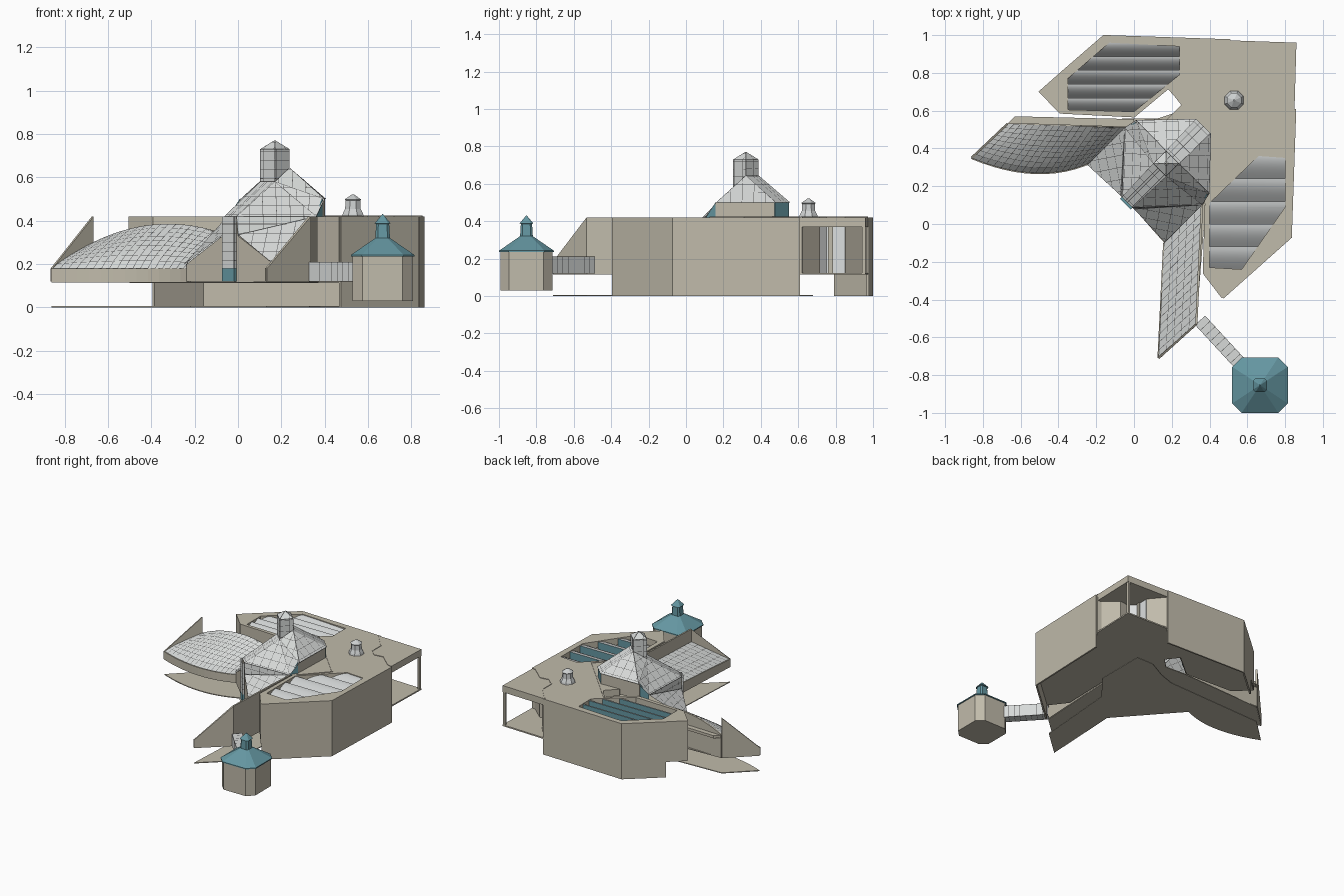
import bpy, bmesh, math
from mathutils import Vector, Matrix

if "Cube" in bpy.data.objects:
    bpy.data.objects.remove(bpy.data.objects["Cube"])


def material(name, rgb):
    m = bpy.data.materials.new(name)
    m.use_nodes = True
    m.diffuse_color = (*rgb, 1)
    m.node_tree.nodes["Principled BSDF"].inputs["Base Color"].default_value = (*rgb, 1)
    return m


SAND = material("sand plaster", (0.53, 0.495, 0.405))
STONE = material("pale stone", (0.68, 0.70, 0.69))
JOINT = material("dark joint", (0.10, 0.10, 0.10))
TEAL = material("teal", (0.13, 0.31, 0.36))
METAL = material("light metal", (0.62, 0.64, 0.64))
GLASS = material("pale glass", (0.72, 0.74, 0.74))
UP = Vector((0, 0, 1))


def add(name, mesh, mats):
    for m in mats:
        mesh.materials.append(m)
    ob = bpy.data.objects.new(name, mesh)
    bpy.context.collection.objects.link(ob)
    return ob


def finish(name, bm, mats, smooth=False):
    bmesh.ops.recalc_face_normals(bm, faces=bm.faces)
    if sum(f.normal.z * f.calc_area() for f in bm.faces) < -1e-4:
        bmesh.ops.reverse_faces(bm, faces=bm.faces)
    me = bpy.data.meshes.new(name)
    bm.to_mesh(me)
    bm.free()
    if smooth:
        me.shade_smooth()
        me.set_sharp_from_angle(angle=math.radians(35))
    return add(name, me, mats)


def slab(name, outlines, z0, z1, mat):
    """Flat plate from an outer outline followed by any holes."""
    cu = bpy.data.curves.new(name, 'CURVE')
    cu.dimensions, cu.fill_mode, cu.extrude = '2D', 'BOTH', (z1 - z0) / 2
    for pts in outlines:
        sp = cu.splines.new('POLY')
        sp.points.add(len(pts) - 1)
        for p, q in zip(sp.points, pts):
            p.co = (*q, 0, 1)
        sp.use_cyclic_u = True
    tmp = bpy.data.objects.new(name + "_curve", cu)
    bpy.context.collection.objects.link(tmp)
    bpy.context.view_layer.update()
    me = bpy.data.meshes.new_from_object(tmp.evaluated_get(bpy.context.evaluated_depsgraph_get()))
    bpy.data.objects.remove(tmp)
    me.transform(Matrix.Translation((0, 0, (z0 + z1) / 2)))
    me.shade_flat()
    me.materials.clear()
    return add(name, me, [mat])


def wall(name, pts, z0, tops, mat, thick=0.012):
    """Upright sheet along a path, with one top height or one per point."""
    if not isinstance(tops, (list, tuple)):
        tops = [tops] * len(pts)
    bm = bmesh.new()
    lo = [bm.verts.new((*p, z0)) for p in pts]
    hi = [bm.verts.new((*p, t)) for p, t in zip(pts, tops)]
    for i in range(len(pts) - 1):
        bm.faces.new((lo[i], lo[i + 1], hi[i + 1], hi[i]))
    ob = finish(name, bm, [mat])
    mod = ob.modifiers.new("thickness", 'SOLIDIFY')
    mod.thickness, mod.offset = thick, 0
    return ob


def tube(rings):
    """Side faces through rings of equal point count."""
    bm = bmesh.new()
    vs = [[bm.verts.new(p) for p in r] for r in rings]
    n = len(vs[0])
    for a, b in zip(vs, vs[1:]):
        for i in range(n):
            bm.faces.new((a[i], a[(i + 1) % n], b[(i + 1) % n], b[i]))
    return bm, vs


def stack(name, rings, mat):
    bm, vs = tube(rings)
    bm.faces.new(vs[0])
    bm.faces.new(vs[-1])
    return finish(name, bm, [mat])


def stone(name, bm, course=0, smooth=False):
    """Cut each face into courses and rim every block with a thin joint."""
    bm.normal_update()
    for f in list(bm.faces) if course else ():
        along = f.normal.cross(UP)
        along = along.normalized() if along.length > .05 else Vector((1, 0, 0))
        geom = [f, *f.edges, *f.verts]
        for axis, step in ((UP, course), (along, course * 1.5)):
            for k in range(-30, 31):
                geom = bmesh.ops.bisect_plane(bm, geom=geom, plane_co=axis * (k * step + .007),
                                              plane_no=axis)["geom"]
    bm.normal_update()
    blocks = set(bm.faces)
    bmesh.ops.inset_individual(bm, faces=bm.faces[:], thickness=0.0018)
    for f in bm.faces:
        f.material_index = 0 if f in blocks else 1
    return finish(name, bm, [STONE, JOINT], smooth)


def lerp(a, b, t):
    return Vector(a).lerp(Vector(b), t)


def sheet(fn, n, m):
    bm = bmesh.new()
    g = [[bm.verts.new(fn(i / n, j / m)) for j in range(m + 1)] for i in range(n + 1)]
    for i in range(n):
        for j in range(m):
            bm.faces.new((g[i][j], g[i + 1][j], g[i + 1][j + 1], g[i][j + 1]))
    return bm


# Main hall: roof plate with two sunken openings, and a raised floor
roof = [(-.5, .7), (-.16, .995), (.86, .96), (.83, -.07), (.47, -.39), (.37, -.26), (.38, .1),
        (.2, .4), (.17, .55), (.25, .63), (.18, .72), (0, .57), (-.39, .59)]
bay_a = [(-.13, .96), (.24, .94), (.24, .79), (0, .595), (-.35, .605), (-.35, .77)]
bay_b = [(.4, .11), (.66, .36), (.8, .35), (.8, .09), (.57, -.24), (.4, -.23)]
slab("hall_roof", [roof, bay_a, bay_b], .37, .42, SAND)
slab("hall_floor", [roof], .114, .124, SAND)


# Sawtooth roofs with glazed upright sides
def sawtooth(name, outline, bands):
    ys = [p[1] for p in outline]
    y0, pitch = min(ys), (max(ys) - min(ys)) / bands
    bm = bmesh.new()
    prof = []
    for b in range(bands):
        for k in range(9):
            t = k / 8
            prof.append((y0 + pitch * (b + t), .355 + .06 * math.sin(t * math.pi / 2)))
    prof.append((y0 + pitch * bands, .355))
    rows = [[bm.verts.new((x, y, z)) for x in (-.6, .9)] for y, z in prof]
    for a, b in zip(rows, rows[1:]):
        bm.faces.new((a[0], a[1], b[1], b[0]))
    mid = sum((Vector(p) for p in outline), Vector((0, 0))) / len(outline)
    for p, q in zip(outline, outline[1:] + outline[:1]):
        d = Vector(q) - Vector(p)
        no = Vector((d.y, -d.x, 0))
        if no.xy.dot(Vector(p) - mid) < 0:
            no.negate()
        bmesh.ops.bisect_plane(bm, geom=bm.verts[:] + bm.edges[:] + bm.faces[:],
                               plane_co=(*p, 0), plane_no=no, clear_outer=True)
    bm.normal_update()
    for f in bm.faces:
        f.material_index = int(abs(f.normal.y) > .99)
    finish(name, bm, [METAL, TEAL], True)
    slab(name + "_base", [outline], .345, .352, SAND)


sawtooth("sawtooth_roof_back", bay_a, 5)
sawtooth("sawtooth_roof_side", bay_b, 5)

# Hall walls, flush with the roof edge
wall("side_wall", [(.853, .61), (.83, -.07), (.47, -.39)], 0, .42, SAND)
wall("side_inner_wall", [(.47, -.39), (.37, -.26), (.38, .1)], .12, .42, SAND)
wall("back_wall", [(.51, .972), (-.16, .995), (-.39, .795)], 0, .42, SAND)
wall("back_inner_wall", [(-.39, .795), (-.5, .7), (-.39, .59), (0, .57), (.18, .72)], .12, .42, SAND)

# Corner terrace
zig = [(.5, .97), (.6, .85), (.6, .75), (.65, .7), (.72, .71), (.82, .62), (.85, .615)]
wall("terrace_wall_back", zig[:2], .12, .4, SAND)
wall("terrace_glass", zig[1:4], .12, .4, GLASS, .006)
wall("terrace_mullion", [(.605, .76), (.605, .785)], .12, .4, SAND, .012)
wall("terrace_wall_side", zig[3:], .12, .4, SAND)
wall("terrace_roof_seam", zig, .41, .424, SAND, .008)
wall("terrace_post", [(.84, .95), (.855, .95)], .12, .4, SAND, .02)
wall("roof_kerb", [(.18, .72), (.57, .31), (.4, .13)], .41, .424, SAND, .01)

# Ground sheet and the floor of the wings and tower
front_curve = [lerp(lerp((-.86, .35), (-.5, .2), i / 12), lerp((-.5, .2), (-.22, .33), i / 12), i / 12)
               for i in range(13)]
wing_front = [tuple(p) for p in front_curve] + [(.16, -.1), (.13, -.71), (.33, -.53)]
slab("ground_sheet", [wing_front + [(.38, .1), (.54, .3), (.54, .68), (.4, .68),
                                    (.25, .6), (.13, .56), (-.67, .53)]], 0, .006, SAND)
slab("wing_floor", [wing_front + [(.365, .1), (.41, .2), (.41, .47), (.2, .55), (0, .56),
                                  (-.67, .53)]], .116, .122, SAND)


# Curved wing
def back_edge(t):
    return Vector((-.67 + .63 * t, .53 - .02 * t, .3 + .03 * t + .28 * t * (1 - t)))


def vault(t, s):
    p = lerp(lerp((-.86, .35), (-.5, .2), t), lerp((-.5, .2), (-.22, .33), t), t)
    b = back_edge(t)
    xy = p.lerp(b.xy, s)
    return (*xy, .18 + (b.z - .18) * s ** .8)


stone("curved_wing_roof", sheet(vault, 18, 9), smooth=True)
wall("curved_wing_front", [tuple(p) for p in front_curve], .12, .18, SAND)
wall("curved_wing_fin", [(-.86, .35), (-.67, .53)], .12, [.18, .42], SAND)
rear = [back_edge(i / 8) for i in range(9)]
wall("curved_wing_back", [tuple(p.xy) for p in rear], .12, [p.z - .004 for p in rear], SAND)
slab("curved_wing_ledge", [[(-.67, .53), (-.63, .57), (0, .555), (0, .5)]], .27, .29, SAND)

# Straight wing
stone("straight_wing_roof", sheet(lambda t, s: lerp(lerp((.13, -.71, .18), (.16, -.1, .2), t),
                                                    lerp((.33, -.53, .33), (.36, .1, .33), t), s), 14, 5))
wall("straight_wing_front", [(.13, -.71), (.16, -.1)], .12, [.18, .2], SAND)
wall("straight_wing_fin", [(.13, -.71), (.33, -.53), (.36, .1)], .12, [.18, .42, .42], SAND)

# Central tower, built on the diagonal axis
C, U, V = Vector((.17, .32, 0)), Vector((1, 1, 0)).normalized(), Vector((1, -1, 0)).normalized()


def diag(u, v, z):
    return C + U * u + V * v + Vector((0, 0, z))


def square(r, z):
    return [diag(a * r, b * r, z) for a, b in ((1, 1), (1, -1), (-1, -1), (-1, 1))]


bm = bmesh.new()
for s in (1, -1):
    A, H, B = diag(-.29, .04 * s, .42), diag(-.29, .05 * s, .335), diag(-.3, .29 * s, .2)
    Cn, E, F = diag(-.02, .29 * s, .42), diag(.05, .275 * s, .5), diag(.28, .055 * s, .5)
    D, G = diag(-.048, .048 * s, .58), diag(.048, .048 * s, .645)
    for pts in ((H, B, Cn), (A, H, Cn), (A, Cn, D), (Cn, E, D), (E, G, D), (E, F, G),
                (A, D, diag(-.048, 0, .58), diag(-.29, 0, .42)),
                (F, diag(.28, 0, .5), diag(.048, 0, .645), G)):
        bm.faces.new([bm.verts.new(p) for p in pts])
stone("tower_roof", bm, .042)

drum = [(-.02, .28), (.04, .268), (.27, .053), (.27, -.053), (.04, -.268), (-.02, -.28)]
dp = [tuple(diag(u, v, 0).xy) for u, v in drum]
for i, (a, b) in enumerate(zip(dp, dp[1:])):
    tops = [.42 if i == 0 else .5, .42 if i == 4 else .5]
    wall("tower_drum_%d" % i, [a, b], .2 if i in (0, 4) else .38, tops, SAND if i % 2 else TEAL, .006)

# Gable end with its pier and window
g = [tuple(diag(-.285, v, 0).xy) for v in (-.285, -.05, -.04, .04, .05, .285)]
wall("tower_gable", g, .12, [.2, .33, .415, .415, .33, .2], SAND)
pier = ((-.305, -.04), (-.305, .04), (-.27, .04), (-.27, -.04))
stone("gable_pier", tube([[diag(u, v, z) for u, v in pier] for z in (.18, .42)])[0], .042)
stack("gable_window", [[diag(u, v, z) for u, v in pier] for z in (.12, .18)], TEAL)

stone("tower_lantern", tube([square(r, z) for r, z in ((.048, .56), (.048, .73), (.002, .77))])[0], .042)


# Roof vent and corner turret
def ring(cx, cy, r, z, chamfer=.4142):
    k = r * chamfer
    return [(cx + x, cy + y, z) for x, y in
            ((r, -k), (r, k), (k, r), (-k, r), (-r, k), (-r, -k), (-k, -r), (k, -r))]


stack("roof_vent", [ring(.53, .655, r, z) for r, z in
                    ((.05, .42), (.047, .432), (.036, .455), (.034, .493), (.038, .498), (.004, .522))], METAL)
tx, ty = .667, -.853
stack("turret_body", [ring(tx, ty, .14, z, .66) for z in (.03, .24)], SAND)
stack("turret_roof", [ring(tx, ty, r, z, .66) for r, z in
                      ((.147, .235), (.147, .242), (.034, .32), (.03, .385), (.037, .388), (.002, .43))], TEAL)

# Bridge to the turret
a, b = Vector((.35, -.51, 0)), Vector((.59, -.77, 0))
side = (b - a).cross(UP).normalized() * .036
sec = [(-1, .12), (1, .12), (1, .21), (-1, .21)]
stone("bridge", tube([[lerp(a, b, i / 9) + side * s + UP * z for s, z in sec] for i in range(10)])[0])
